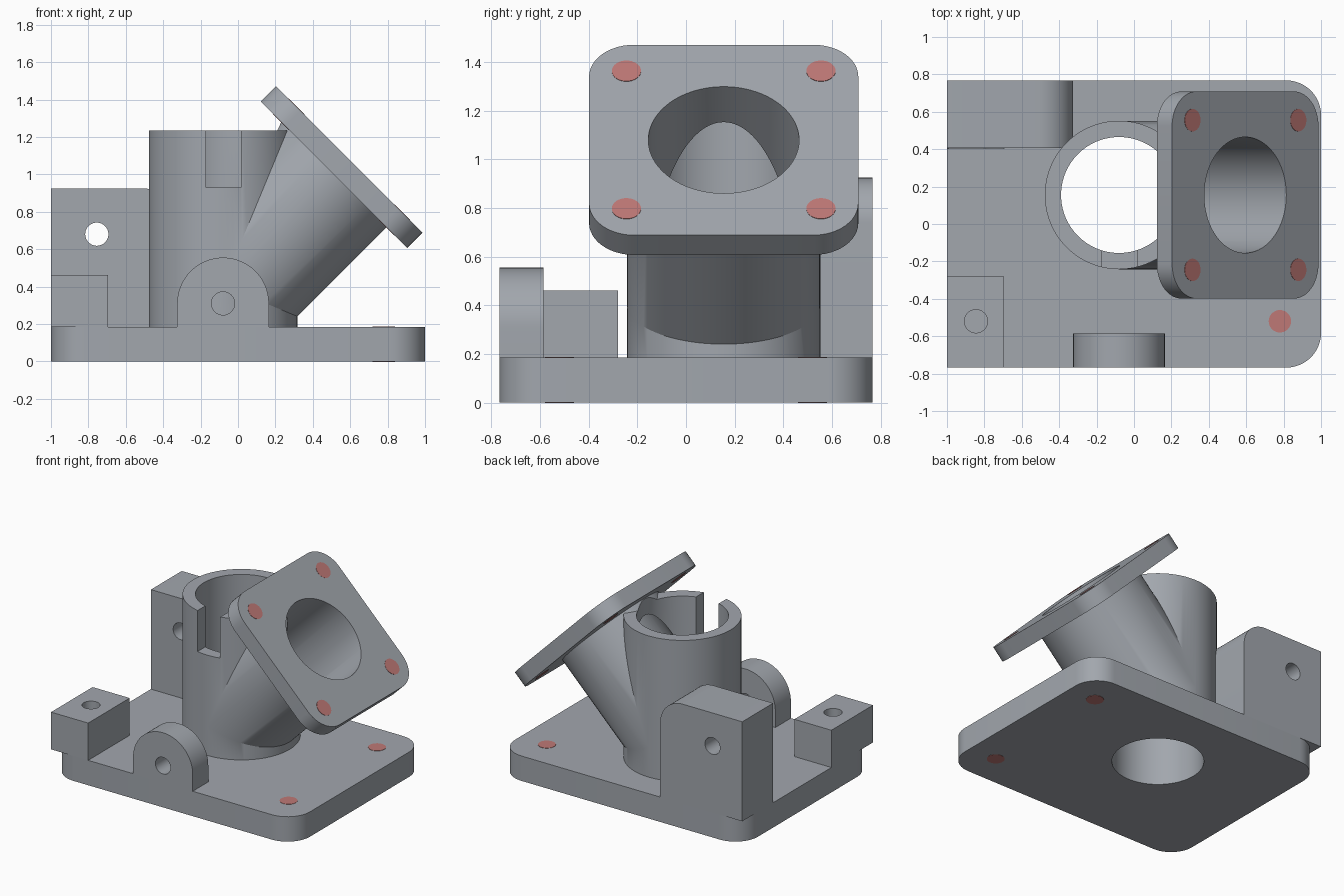
import bpy, bmesh, math
from mathutils import Matrix

if "Cube" in bpy.data.objects:
    bpy.data.objects.remove(bpy.data.objects["Cube"])


def material(name, rgb):
    m = bpy.data.materials.new(name)
    m.diffuse_color = (*rgb, 1)
    m.use_nodes = True
    m.node_tree.nodes["Principled BSDF"].inputs["Base Color"].default_value = m.diffuse_color
    return m


GREY = material("machined grey", (0.36, 0.385, 0.42))
RED = material("hole red", (0.52, 0.19, 0.18))


def arc(cx, cy, r, a0, a1, n):
    return [(cx + r * math.cos(math.radians(a0 + (a1 - a0) * i / n)),
             cy + r * math.sin(math.radians(a0 + (a1 - a0) * i / n))) for i in range(n + 1)]


def circle(r, n=96):
    return arc(0, 0, r, 0, 360, n)[:-1]


def rect(x0, y0, x1, y1):
    return [(x0, y0), (x1, y0), (x1, y1), (x0, y1)]


def rounded(w, h, r):
    a, b = w / 2 - r, h / 2 - r
    return (arc(a, b, r, 0, 90, 12) + arc(-a, b, r, 90, 180, 12)
            + arc(-a, -b, r, 180, 270, 12) + arc(a, -b, r, 270, 360, 12))


def prism(name, pts, z0, z1, frame=Matrix(), mat=GREY):
    """Extrude a 2D outline from z0 to z1 within a frame."""
    bm = bmesh.new()
    low = [bm.verts.new((x, y, z0)) for x, y in pts]
    top = [bm.verts.new((x, y, z1)) for x, y in pts]
    bm.faces.new(low[::-1])
    bm.faces.new(top)
    for i in range(len(pts)):
        j = (i + 1) % len(pts)
        bm.faces.new((low[i], low[j], top[j], top[i]))
    bm.transform(frame)
    me = bpy.data.meshes.new(name)
    bm.to_mesh(me)
    bm.free()
    me.materials.append(mat)
    ob = bpy.data.objects.new(name, me)
    bpy.context.collection.objects.link(ob)
    return ob


def boolean(ob, other, op="DIFFERENCE"):
    mod = ob.modifiers.new(op, "BOOLEAN")
    mod.operation, mod.object, mod.solver = op, other, "EXACT"
    bpy.context.view_layer.objects.active = ob
    bpy.ops.object.modifier_apply(modifier=mod.name)
    bpy.data.objects.remove(other)


def at(x, y, z=0):
    return Matrix.Translation((x, y, z))


UPRIGHT = Matrix.Rotation(math.pi / 2, 4, "X")   # outline in x-z, depth along -y
PIPE = at(-0.08, 0.155)
BRANCH = at(0.595, 0.155, 1.08) @ Matrix.Rotation(math.pi / 4, 4, "Y")
OUTER, INNER, HOLE, TOP = 0.397, 0.31, 0.062, 0.185

# Base plate with the main bore
base = prism("base_plate", rounded(2, 1.535, 0.185), 0, TOP)
boolean(base, prism("cutter", circle(INNER), -0.1, 0.4, PIPE))

# Upright pipe, inclined branch and square flange
pipe = prism("pipe_body", circle(OUTER), TOP - 0.02, 1.235, PIPE)
boolean(pipe, prism("branch", circle(OUTER), -0.9546, -0.06, BRANCH), "UNION")
boolean(pipe, prism("flange", rounded(1.107, 1.107, 0.185), -0.115, 0, BRANCH), "UNION")
boolean(pipe, prism("cutter", circle(INNER), -0.1, 1.28, PIPE))
boolean(pipe, prism("cutter", circle(INNER), -0.9546, 0.1, BRANCH))
boolean(pipe, prism("cutter", rect(-0.17, -0.4, 0.015, 0.155), 0.93, 1.4))

# Tall back block with one rounded top edge and a cross hole
outline = [(-1, TOP), (-0.325, TOP)] + arc(-0.51, 0.74, 0.185, 0, 90, 16) + [(-1, 0.925)]
block = prism("back_block", outline, -0.7675, -0.405, UPRIGHT)
boolean(block, prism("cutter", circle(HOLE, 48), -1, 0, UPRIGHT @ at(-0.755, 0.68)))

# Low corner block with a vertical hole
corner = prism("corner_block", rect(-1, -0.7675, -0.695, -0.28), TOP, 0.462)
boolean(corner, prism("cutter", circle(HOLE, 48), 0.1, 0.6, at(-0.845, -0.52)))

# Round-topped front lug with a cross hole
outline = [(-0.325, TOP), (0.165, TOP)] + arc(-0.08, 0.31, 0.245, 0, 180, 40)
lug = prism("front_lug", outline, 0.585, 0.7675, UPRIGHT)
boolean(lug, prism("cutter", circle(HOLE, 48), 0.4, 1, UPRIGHT @ at(-0.08, 0.31)))

# Red bolt spots, showing on both faces of the base and the flange
for s in (-1, 1):
    prism("base_bolt_spot", circle(0.06, 32), -0.002, TOP + 0.002, at(0.78, 0.52 * s), RED)
    for t in (-1, 1):
        prism("flange_bolt_spot", circle(0.06, 32), -0.117, 0.002,
              BRANCH @ at(0.4 * s, 0.4 * t), RED)

# Smooth the round walls, keep the edges sharp
for ob in bpy.context.scene.objects:
    ob.select_set(True)
bpy.ops.object.shade_smooth_by_angle(angle=math.radians(25))
